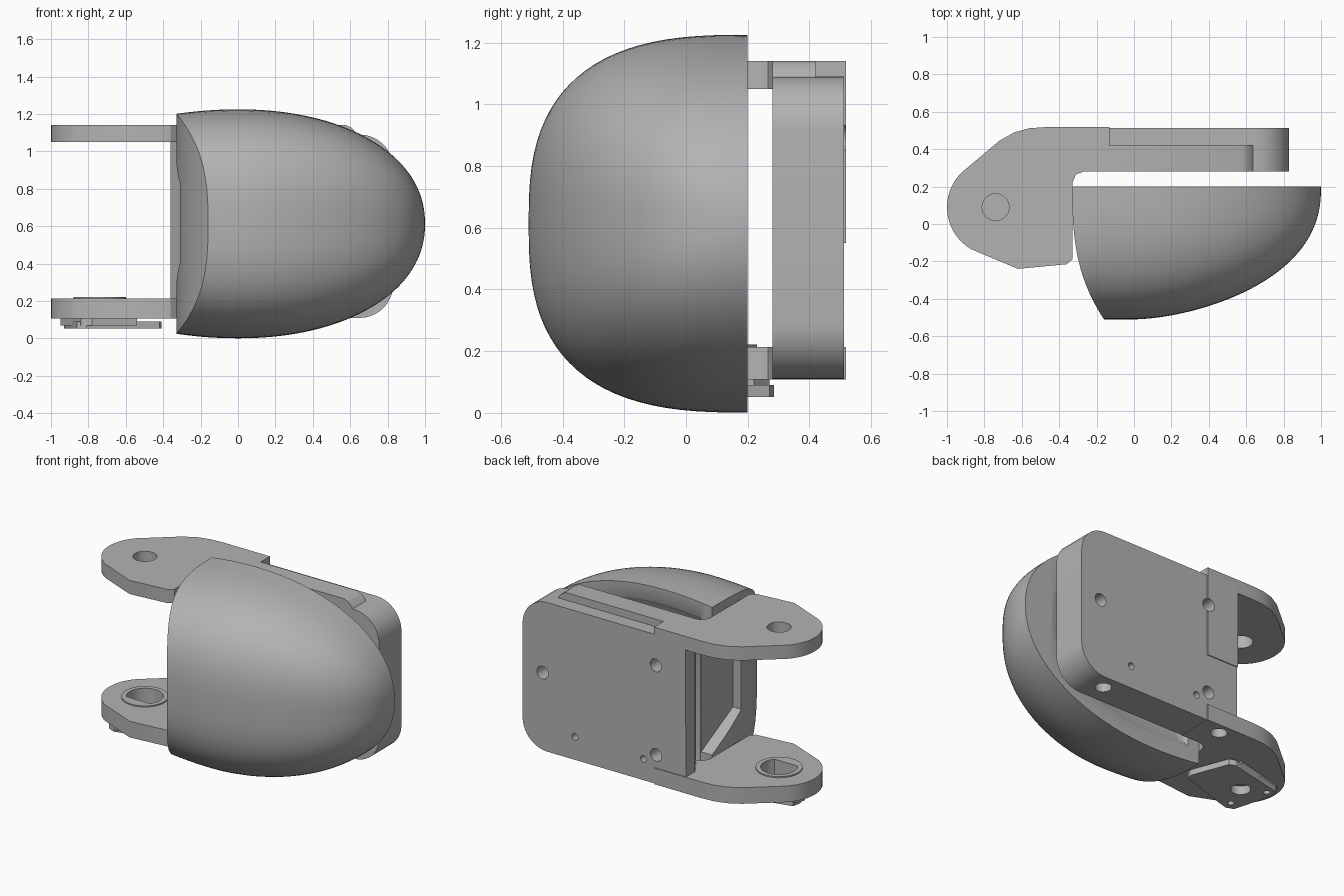
import bpy, bmesh, math
from mathutils import Vector

if "Cube" in bpy.data.objects:
    bpy.data.objects.remove(bpy.data.objects["Cube"])

grey = bpy.data.materials.new("mid grey")
grey.use_nodes = True
GREY = (0.45, 0.45, 0.45, 1)
grey.diffuse_color = GREY
grey.node_tree.nodes["Principled BSDF"].inputs["Base Color"].default_value = GREY


def add(name, bm):
    bmesh.ops.remove_doubles(bm, verts=bm.verts, dist=0.0005)
    bmesh.ops.recalc_face_normals(bm, faces=bm.faces)
    mesh = bpy.data.meshes.new(name)
    bm.to_mesh(mesh)
    bm.free()
    mesh.materials.append(grey)
    ob = bpy.data.objects.new(name, mesh)
    bpy.context.collection.objects.link(ob)
    return ob


def prism(name, pts, axis, lo, hi):
    """Extrude a 2D outline along an axis; the outline uses the other two axes in order."""
    bm = bmesh.new()

    def vert(p, h):
        c = list(p)
        c.insert(axis, h)
        return bm.verts.new(c)
    low = [vert(p, lo) for p in pts]
    high = [vert(p, hi) for p in pts]
    bm.faces.new(low)
    bm.faces.new(high)
    for i in range(len(pts)):
        j = (i + 1) % len(pts)
        bm.faces.new((low[i], low[j], high[j], high[i]))
    return add(name, bm)


def arc(cx, cy, r, a0=0, a1=360, n=32):
    steps = n if a1 - a0 == 360 else n + 1
    angles = [math.radians(a0 + (a1 - a0) * i / n) for i in range(steps)]
    return [(cx + r * math.cos(a), cy + r * math.sin(a)) for a in angles]


def rect(x0, x1, y0, y1):
    return [(x0, y0), (x1, y0), (x1, y1), (x0, y1)]


def boolean(ob, *others, op='DIFFERENCE'):
    for other in others:
        mod = ob.modifiers.new("bool", 'BOOLEAN')
        mod.operation, mod.solver, mod.object = op, 'EXACT', other
        bpy.context.view_layer.objects.active = ob
        bpy.ops.object.modifier_apply(modifier=mod.name)
        bpy.data.objects.remove(other)


def smooth(ob, angle=30):
    bpy.ops.object.select_all(action='DESELECT')
    ob.select_set(True)
    bpy.context.view_layer.objects.active = ob
    bpy.ops.object.shade_smooth_by_angle(angle=math.radians(angle))


# Domed cover: superellipse sections lofted along x, with a curved slanted end
MID, BACK = 0.613, 0.2


def section(x):
    u = min(max(x, 0), 1)
    height = 0.612 * (1 - u ** 2.1) ** (1 / 2.15) - 0.22 * min(x, 0) ** 2
    depth = 0.71 * (1 - u ** 1.65) ** (1 / 2.35)
    return height, depth


def dome(name):
    bm = bmesh.new()
    rows, cols, e = 44, 48, 2 / 2.75
    grid = []
    for i in range(rows + 1):
        s = math.sin(i / rows * math.pi / 2)
        row = []
        for j in range(cols + 1):
            a = math.pi * j / cols
            sy = max(math.sin(a), 0) ** e
            cz = math.copysign(abs(math.cos(a)) ** e, math.cos(a))
            start = -0.33 + 0.17 * sy ** 2.8
            x = start + (1 - start) * s
            h, d = section(x)
            row.append(bm.verts.new((x, BACK - d * sy, MID + h * cz)))
        grid.append(row)
    for r, q in zip(grid, grid[1:]):
        for j in range(cols):
            bm.faces.new((r[j], r[j + 1], q[j + 1], q[j]))
        bm.faces.new((r[0], q[0], q[-1], r[-1]))
    # curved end wall, bridged top to bottom
    first = grid[0]
    half = cols // 2
    for j in range(half - 1):
        bm.faces.new((first[j], first[j + 1], first[cols - j - 1], first[cols - j]))
    bm.faces.new(first[half - 1:half + 2])
    return add(name, bm)


cover = dome("cover")
# shallow recess in the flat back and a trapezoid notch in the end wall
recess = dome("back_recess")
pivot = Vector((0.33, 0.3, MID))
for v in recess.data.vertices:
    d = v.co - pivot
    v.co = pivot + Vector((d.x * 0.92, d.y * 0.2, d.z * 0.92))
notch = prism("notch", [(0.26, 0.2), (-0.13, 0.4), (-0.13, 0.83), (0.26, 1.03)], 0, -0.5, -0.25)
boolean(cover, recess, notch)
smooth(cover, 35)

# Back plate with rounded far corners
plate_outline = ([(-0.36, 0.11)] + arc(0.65, 0.29, 0.18, -90, 0, 10)
                 + arc(0.65, 0.91, 0.18, 0, 90, 10) + [(-0.36, 1.09)])
plate = prism("back_plate", plate_outline, 1, 0.28, 0.512)
boolean(plate, prism("end_bevel", [(-0.4, 0.42), (-0.36, 0.42), (-0.27, 0.28),
                                   (-0.27, 0.2), (-0.4, 0.2)], 2, 0, 1.2))
for x, z, r in [(0.685, 0.62, 0.042), (-0.14, 0.3, 0.042), (-0.14, 0.89, 0.042),
                (0.45, 0.26, 0.022), (-0.05, 0.25, 0.022)]:
    boolean(plate, prism("hole", arc(x, z, r, n=20), 1, 0.4, 0.6))
for x, y in [(0.58, 0.41), (-0.28, 0.44)]:
    boolean(plate, prism("hole", arc(x, y, 0.05, n=20), 2, 0, 0.2))
smooth(plate)

# Tab hanging from the upper arm down the back of the plate
tab = prism("back_tab", rect(-0.36, -0.13, 0.55, 1.1), 1, 0.45, 0.518)
boolean(tab, prism("hole", arc(-0.14, 0.89, 0.042, n=20), 1, 0.4, 0.6))

# Arms reaching out to the pivot, with round ends
HX, HY = -0.74, 0.09
arm_outline = ([(-0.27, 0.28), (-0.31, 0.265), (-0.33, 0.22), (-0.33, -0.19), (-0.36, -0.215),
                (-0.62, -0.24)] + arc(HX, HY, 0.26, 136, 240, 14)[::-1]
               + [(-0.72, 0.445), (-0.64, 0.49), (-0.56, 0.512), (-0.47, 0.518), (-0.13, 0.518)])

upper_arm = prism("upper_arm", arm_outline + [(-0.13, 0.42), (0.64, 0.42), (0.64, 0.28)],
                  2, 1.05, 1.14)
boolean(upper_arm,
        prism("hole", arc(HX, HY, 0.072), 2, 1, 1.2),
        prism("end_slope", [(0.57, 1.145), (0.61, 1.125), (0.645, 1.08), (0.7, 1.2)], 1, 0.2, 0.5))
smooth(upper_arm)

lower_arm = prism("lower_arm", arm_outline + [(-0.13, 0.28)], 2, 0.108, 0.214)
boss = prism("boss", arc(HX, HY, 0.14), 2, 0.15, 0.222)
boolean(lower_arm, boss, op='UNION')
boolean(lower_arm,
        prism("pocket", arc(HX, HY, 0.11, -40, 220, 28), 2, 0.12, 0.3),
        prism("hole", arc(-0.28, 0.44, 0.05, n=20), 2, 0, 0.17))
smooth(lower_arm)

# Mounting plate below the lower arm, in two layers
for name, pts, lo, hi in [
        ("mount_lower", [(-0.42, -0.01), (-0.41, 0.03), (-0.5, 0.27), (-0.54, 0.285),
                         (-0.92, 0.2), (-0.93, 0.14), (-0.86, -0.11), (-0.81, -0.13)], 0.052, 0.09),
        ("mount_upper", [(-0.54, -0.06), (-0.54, 0.22), (-0.6, 0.27),
                         (-0.93, 0.19), (-0.95, 0.13), (-0.84, -0.12), (-0.78, -0.14)], 0.07, 0.11)]:
    mount = prism(name, pts, 2, lo, hi)
    boolean(mount, prism("hole", arc(HX, HY, 0.06), 2, 0, 0.3))
    for x, y in [(-0.88, 0.16), (-0.8, -0.07)]:
        boolean(mount, prism("hole", arc(x, y, 0.02, n=12), 2, 0, 0.3))
    smooth(mount)
